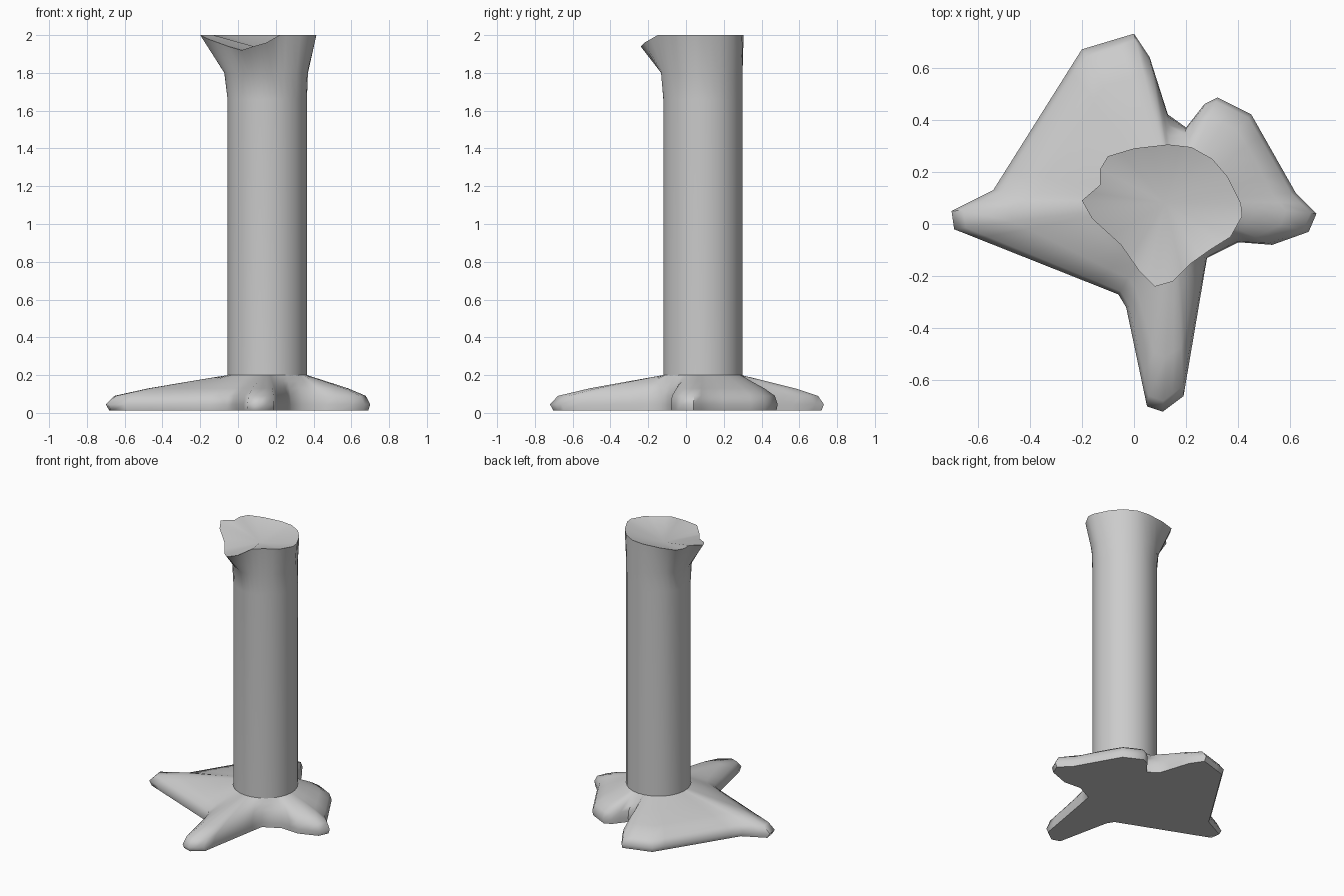
import bpy, bmesh, math
from mathutils import Vector

if "Cube" in bpy.data.objects:
    bpy.data.objects.remove(bpy.data.objects["Cube"])

CX, CY, R = 0.155, 0.09, 0.21   # trunk axis and radius


def resample(points, step):
    """Split long edges of a closed outline."""
    out = []
    for i, p in enumerate(points):
        a, b = Vector(p), Vector(points[(i + 1) % len(points)])
        n = max(1, math.ceil((b - a).length / step))
        out += [a.lerp(b, k / n) for k in range(n)]
    return out


def on_trunk(p, z, r=R):
    """Point of the trunk circle in the same direction as p."""
    a = math.atan2(p.y - CY, p.x - CX)
    return Vector((CX + r * math.cos(a), CY + r * math.sin(a), z))


def loft(name, rings, top_centre=None, cap_bottom=False, angle=40):
    bm = bmesh.new()
    vs = [[bm.verts.new(p) for p in ring] for ring in rings]
    n = len(vs[0])
    for lo, hi in zip(vs, vs[1:]):
        for i in range(n):
            j = (i + 1) % n
            bm.faces.new((lo[i], lo[j], hi[j], hi[i]))
    if cap_bottom:
        bm.faces.new(vs[0])
    if top_centre:
        c = bm.verts.new(top_centre)
        for i in range(n):
            bm.faces.new((vs[-1][i], vs[-1][(i + 1) % n], c))
    bmesh.ops.recalc_face_normals(bm, faces=bm.faces[:])
    me = bpy.data.meshes.new(name)
    bm.to_mesh(me)
    bm.free()
    ob = bpy.data.objects.new(name, me)
    bpy.context.collection.objects.link(ob)
    bpy.ops.object.select_all(action='DESELECT')
    ob.select_set(True)
    bpy.context.view_layer.objects.active = ob
    bpy.ops.object.shade_smooth_by_angle(angle=math.radians(angle))
    return ob


# Spreading roots: irregular flat outline rising to the trunk
outline = [(-0.70, 0.05), (-0.54, 0.13), (-0.20, 0.67), (0, 0.73), (0.06, 0.64),
           (0.13, 0.42), (0.20, 0.37), (0.27, 0.46), (0.32, 0.485), (0.45, 0.42),
           (0.62, 0.12), (0.70, 0.04), (0.67, -0.03), (0.53, -0.08), (0.40, -0.07),
           (0.28, -0.13), (0.19, -0.66), (0.11, -0.72), (0.05, -0.70),
           (-0.03, -0.32), (-0.06, -0.27), (-0.69, -0.02)]
pts = resample([(x, y, 0) for x, y in outline][::-1], 0.1)
profile = [(0.03, 0.012), (0.0, 0.045), (0.07, 0.09), (0.35, 0.13), (0.7, 0.168), (1.0, 0.2)]
rings = []
for t, z in profile:
    ring = []
    for p in pts:
        q = p.lerp(on_trunk(p, 0), t)
        q.z = z
        ring.append(q)
    rings.append(ring)
loft("roots", rings, cap_bottom=True, angle=60)

# Trunk: round shaft flaring into a ragged broken top with a dished cut
rim = [(-0.20, 0.09, 2), (-0.13, 0.15, 2), (-0.13, 0.21, 2), (-0.10, 0.26, 2),
       (0, 0.29, 2), (0.13, 0.305, 2), (0.22, 0.295, 2), (0.30, 0.25, 2),
       (0.36, 0.18, 2), (0.41, 0.08, 2), (0.415, 0.03, 2), (0.37, -0.05, 2),
       (0.29, -0.10, 2), (0.22, -0.15, 2), (0.15, -0.22, 1.96), (0.08, -0.24, 1.94),
       (0.02, -0.18, 1.92), (-0.05, -0.08, 1.94), (-0.16, 0.02, 1.98)]
top = resample(rim, 0.07)
shaft = [[on_trunk(p, z) for p in top] for z in (0.17, 1.66)]
collar = []
for p in top:
    q = on_trunk(p, 1.8).lerp(p, 0.12)
    q.z = 1.8
    collar.append(q)
loft("trunk", shaft + [collar, top], top_centre=(0.12, 0.08, 1.93), angle=40)
